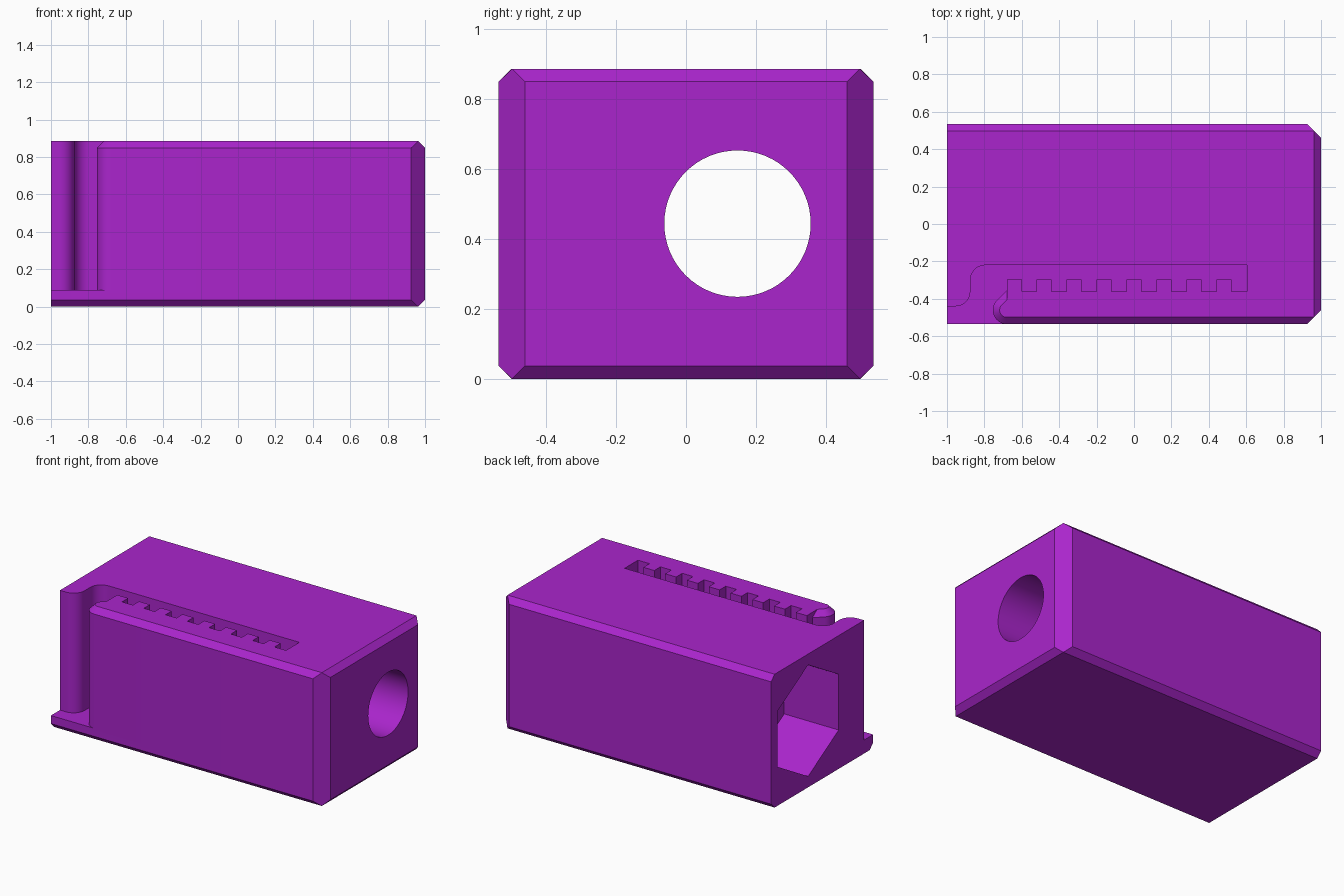
import bpy, bmesh, math

if "Cube" in bpy.data.objects:
    bpy.data.objects.remove(bpy.data.objects["Cube"])

HY, H, C, V = 0.535, 0.885, 0.0365, 0.075   # half depth, height, small and corner chamfers
HOLE_Y, HOLE_Z = 0.147, 0.443               # axis of the bore

purple = bpy.data.materials.new("purple")
purple.diffuse_color = (0.402, 0.0185, 0.604, 1)
purple.use_nodes = True
purple.node_tree.nodes["Principled BSDF"].inputs["Base Color"].default_value = purple.diffuse_color


def add_object(name, bm):
    bmesh.ops.recalc_face_normals(bm, faces=bm.faces)
    mesh = bpy.data.meshes.new(name)
    bm.to_mesh(mesh)
    bm.free()
    mesh.materials.append(purple)
    ob = bpy.data.objects.new(name, mesh)
    bpy.context.collection.objects.link(ob)
    return ob


def loft(name, rings):
    """Closed solid through rings of equal point count."""
    bm = bmesh.new()
    loops = [[bm.verts.new(p) for p in ring] for ring in rings]
    n = len(loops[0])
    for a, b in zip(loops, loops[1:]):
        for i in range(n):
            j = (i + 1) % n
            bm.faces.new((a[i], a[j], b[j], b[i]))
    bm.faces.new(loops[0])
    bm.faces.new(loops[-1])
    return add_object(name, bm)


def bore(name, x0, x1, r, sides):
    """Prism along x with a corner pointing up."""
    ang = [math.tau * i / sides for i in range(sides)]
    return loft(name, [[(x, HOLE_Y + r * math.sin(a), HOLE_Z + r * math.cos(a))
                        for a in ang] for x in (x0, x1)])


def arc(cx, cy, r, a0, a1, n=10):
    return [(cx + r * math.cos(math.radians(a0 + (a1 - a0) * i / n)),
             cy + r * math.sin(math.radians(a0 + (a1 - a0) * i / n))) for i in range(n + 1)]


def slot_outline(tip_r):
    """Plan of the slot: curved entry, long channel, toothed arm, teardrop arm tip."""
    pts = [(-1.1, -0.44)]
    pts += arc(-0.955, -0.36, 0.08, -90, 0)
    pts += arc(-0.795, -0.30, 0.08, 180, 90)
    pts += [(0.605, -0.22), (0.605, -0.36)]
    for k in range(7, -1, -1):
        x = -0.68 + 0.16 * k
        pts += [(x + 0.08, -0.36), (x + 0.08, -0.296), (x, -0.296)]
        if k:
            pts.append((x, -0.36))
    pts.append((-0.68, -0.46 + tip_r * math.sqrt(2)))
    pts += arc(-0.68, -0.46, tip_r, 135, 270, 14)
    pts += [(-0.68, -0.6), (-1.1, -0.6)]
    return pts


# chamfered block, left end left square
bm = bmesh.new()
for sy in (-1, 1):
    for z_flat, z_side in ((0, C), (H, H - C)):
        for p in ((-1, HY, z_side), (-1, HY - C, z_flat), (1 - C, HY - V + C, z_flat),
                  (1 - V, HY, z_side), (1, HY - V, z_side)):
            bm.verts.new((p[0], sy * p[1], p[2]))
bmesh.ops.convex_hull(bm, input=bm.verts)
bmesh.ops.dissolve_limit(bm, angle_limit=math.radians(2), verts=bm.verts, edges=bm.edges)
block = add_object("block", bm)

# cutters: toothed slot, hexagonal pocket, round bore
layers = ((0.09, 0.075), (H - C, 0.075), (H, 0.0385), (1.0, 0.0385))
cutters = [
    loft("slot_cutter", [[(x, y, z) for x, y in slot_outline(r)] for z, r in layers]),
    bore("hex_pocket_cutter", -1.1, -0.6, 0.37, 6),
    bore("round_bore_cutter", -0.7, 1.1, 0.209, 64),
]
bpy.context.view_layer.objects.active = block
block.select_set(True)
for cutter in cutters:
    mod = block.modifiers.new(cutter.name, 'BOOLEAN')
    mod.operation = 'DIFFERENCE'
    mod.solver = 'EXACT'
    mod.object = cutter
    bpy.ops.object.modifier_apply(modifier=mod.name)
    bpy.data.objects.remove(cutter)
bpy.ops.object.shade_smooth_by_angle(angle=math.radians(25))
